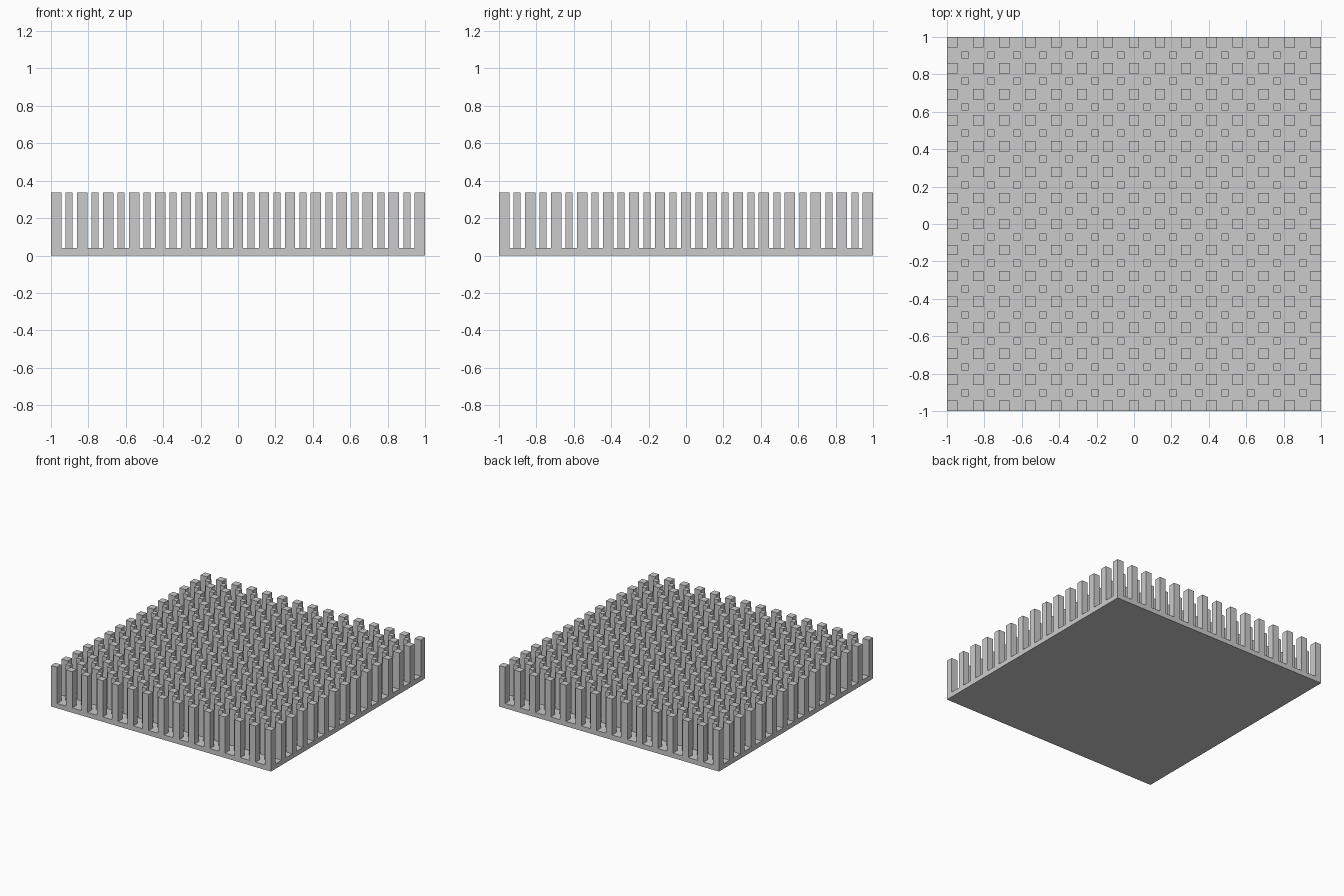
import bpy
import bmesh
from mathutils import Matrix

COUNT = 15               # large pins per side
PIN = 2 / 36             # large pin width
SMALL_PIN = 2 / 54       # small pin width
PITCH = (2 - PIN) / (COUNT - 1)
BASE_TOP = 0.04
TOP = 0.337

cube = bpy.data.objects.get("Cube")
if cube:
    bpy.data.objects.remove(cube)


def make_box(name, width, z0, z1, open_bottom=False):
    """Square block centred on the origin between two heights."""
    bm = bmesh.new()
    place = (Matrix.Translation((0, 0, (z0 + z1) / 2))
             @ Matrix.Diagonal((width, width, z1 - z0, 1)))
    bmesh.ops.create_cube(bm, size=1, matrix=place)
    if open_bottom:
        bm.normal_update()
        hidden = [f for f in bm.faces if f.normal.z < -0.5]
        bmesh.ops.delete(bm, geom=hidden, context="FACES")
    mesh = bpy.data.meshes.new(name)
    bm.to_mesh(mesh)
    bm.free()
    obj = bpy.data.objects.new(name, mesh)
    bpy.context.collection.objects.link(obj)
    return obj


def pin_grid(name, width, count):
    """One pin repeated into a centred square grid."""
    pin = make_box(name, width, BASE_TOP, TOP, open_bottom=True)
    start = -PITCH * (count - 1) / 2
    pin.location = (start, start, 0)
    for label, step in (("columns", (PITCH, 0, 0)), ("rows", (0, PITCH, 0))):
        array = pin.modifiers.new(label, "ARRAY")
        array.count = count
        array.use_relative_offset = False
        array.use_constant_offset = True
        array.constant_offset_displace = step
    return pin


# Base slab
make_box("base_plate", 2, 0, BASE_TOP)

# Large pins, with small pins staggered in the gaps between them
pin_grid("large_pins", PIN, COUNT)
pin_grid("small_pins", SMALL_PIN, COUNT - 1)
